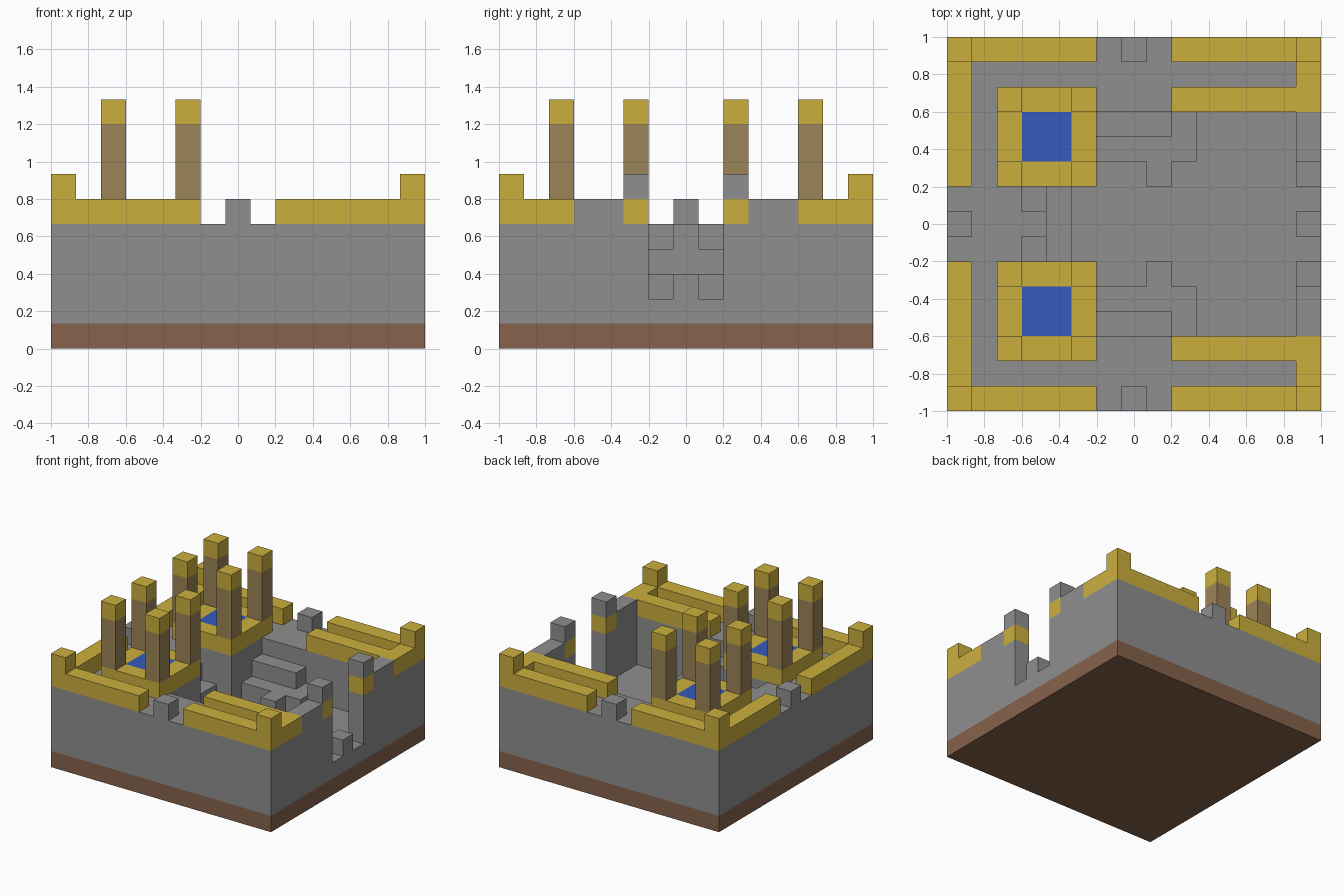
import bpy
import bmesh
import math
from itertools import product
from mathutils import Vector

N = 15             # blocks along each side
S = 2 / N          # block size

cube = bpy.data.objects.get("Cube")
if cube:
    bpy.data.objects.remove(cube, do_unlink=True)

COLOURS = {
    "stone_grey": (0.275, 0.275, 0.275),
    "gold": (0.60, 0.43, 0.048),
    "earth_brown": (0.24, 0.125, 0.072),
    "post_tan": (0.33, 0.23, 0.095),
    "water_blue": (0.037, 0.102, 0.50),
}


def make_material(name, rgb):
    mat = bpy.data.materials.new(name)
    mat.use_nodes = True
    mat.diffuse_color = (*rgb, 1)
    bsdf = mat.node_tree.nodes["Principled BSDF"]
    bsdf.inputs["Base Color"].default_value = (*rgb, 1)
    bsdf.inputs["Roughness"].default_value = 0.8
    return mat


MATERIALS = {name: make_material(name, rgb) for name, rgb in COLOURS.items()}
blocks = {}        # block position -> (part, colour)


def span(r):
    return range(r, r + 1) if isinstance(r, int) else range(r[0], r[1] + 1)


def fill(part, colour, xs, ys, zs, mirror=False):
    """Fill inclusive ranges of blocks, optionally mirrored front to back."""
    for x, y, z in product(span(xs), span(ys), span(zs)):
        blocks[x, y, z] = (part, colour)
        if mirror:
            blocks[x, N - 1 - y, z] = (part, colour)


def carve(xs, ys, zs):
    for p in product(span(xs), span(ys), span(zs)):
        blocks.pop(p, None)


# Ground slab and solid body, hollowed into a sunken courtyard with a gate
fill("ground", "earth_brown", (0, 14), (0, 14), 0)
fill("castle_body", "stone_grey", (0, 14), (0, 14), (1, 4))
carve((6, 13), (3, 11), (2, 4))
carve((3, 5), (6, 8), (2, 4))
carve(14, (6, 8), (2, 4))

# Rear stairs between the pool terraces
fill("rear_stairs", "stone_grey", 4, (6, 8), 2)
fill("rear_stairs", "stone_grey", 3, (6, 8), (2, 3))
fill("rear_stairs", "stone_grey", 3, 7, 4)

# Side stairs on both flanks of the courtyard
fill("side_stairs", "stone_grey", (6, 9), (3, 4), 2, True)
fill("side_stairs", "stone_grey", (6, 8), 3, 3, True)
fill("side_stairs", "stone_grey", 8, 5, 2, True)

# Outer parapets with raised corners
for xs in ((0, 5), (9, 14)):
    fill("parapet", "gold", xs, 0, 5, True)
fill("parapet", "gold", 0, (0, 5), 5, True)
fill("parapet", "gold", 14, (0, 2), 5, True)
for x in (0, 14):
    fill("corner_block", "gold", x, 0, (5, 6), True)

# Inner parapets of the front and back walkways
fill("inner_parapet", "gold", (9, 13), 2, 5, True)

# Single merlons in the wall openings
fill("merlon", "stone_grey", 7, 0, 5, True)
fill("merlon", "stone_grey", 0, 7, 5)

# Gate: stone wall tops, banded towers, low central block
fill("gate_wall", "stone_grey", 14, (3, 4), 5, True)
fill("gate_tower", "gold", 14, 5, 5, True)
fill("gate_tower", "stone_grey", 14, 5, 6, True)
fill("gate_block", "stone_grey", 14, 7, 2)

# Pool terraces with a post at each corner
fill("pool_rim", "gold", (2, 5), (2, 5), 5, True)
fill("pool_water", "water_blue", (3, 4), (3, 4), 5, True)
for x, y in product((2, 5), (2, 5)):
    fill("pool_post", "post_tan", x, y, (6, 8), True)
    fill("pool_post", "gold", x, y, 9, True)


def add_face(bm, p, axis, sign, slot):
    """One block side facing along the signed axis."""
    normal = Vector((0, 0, 0))
    normal[axis] = sign
    u, v = Vector((0, 0, 0)), Vector((0, 0, 0))
    u[(axis + 1) % 3] = 0.5
    v[(axis + 2) % 3] = 0.5 * sign
    c = Vector(p) + Vector((0.5, 0.5, 0.5)) + normal / 2
    ring = (c - u - v, c + u - v, c + u + v, c - u + v)
    verts = [bm.verts.new((q.x * S - 1, q.y * S - 1, q.z * S)) for q in ring]
    bm.faces.new(verts).material_index = slot


def build_part(part):
    """Mesh of the exposed sides of one part, with flat areas merged."""
    names = sorted({c for n, c in blocks.values() if n == part})
    bm = bmesh.new()
    for p, (name, colour) in blocks.items():
        if name != part:
            continue
        for axis, sign in product(range(3), (-1, 1)):
            q = list(p)
            q[axis] += sign
            if tuple(q) not in blocks:
                add_face(bm, p, axis, sign, names.index(colour))
    bmesh.ops.remove_doubles(bm, verts=bm.verts[:], dist=S / 100)
    bmesh.ops.dissolve_limit(bm, angle_limit=math.radians(1), verts=bm.verts[:],
                             edges=bm.edges[:], delimit={"MATERIAL"})
    mesh = bpy.data.meshes.new(part)
    bm.to_mesh(mesh)
    bm.free()
    for n in names:
        mesh.materials.append(MATERIALS[n])
    bpy.context.collection.objects.link(bpy.data.objects.new(part, mesh))


for part in sorted({name for name, _ in blocks.values()}):
    build_part(part)
